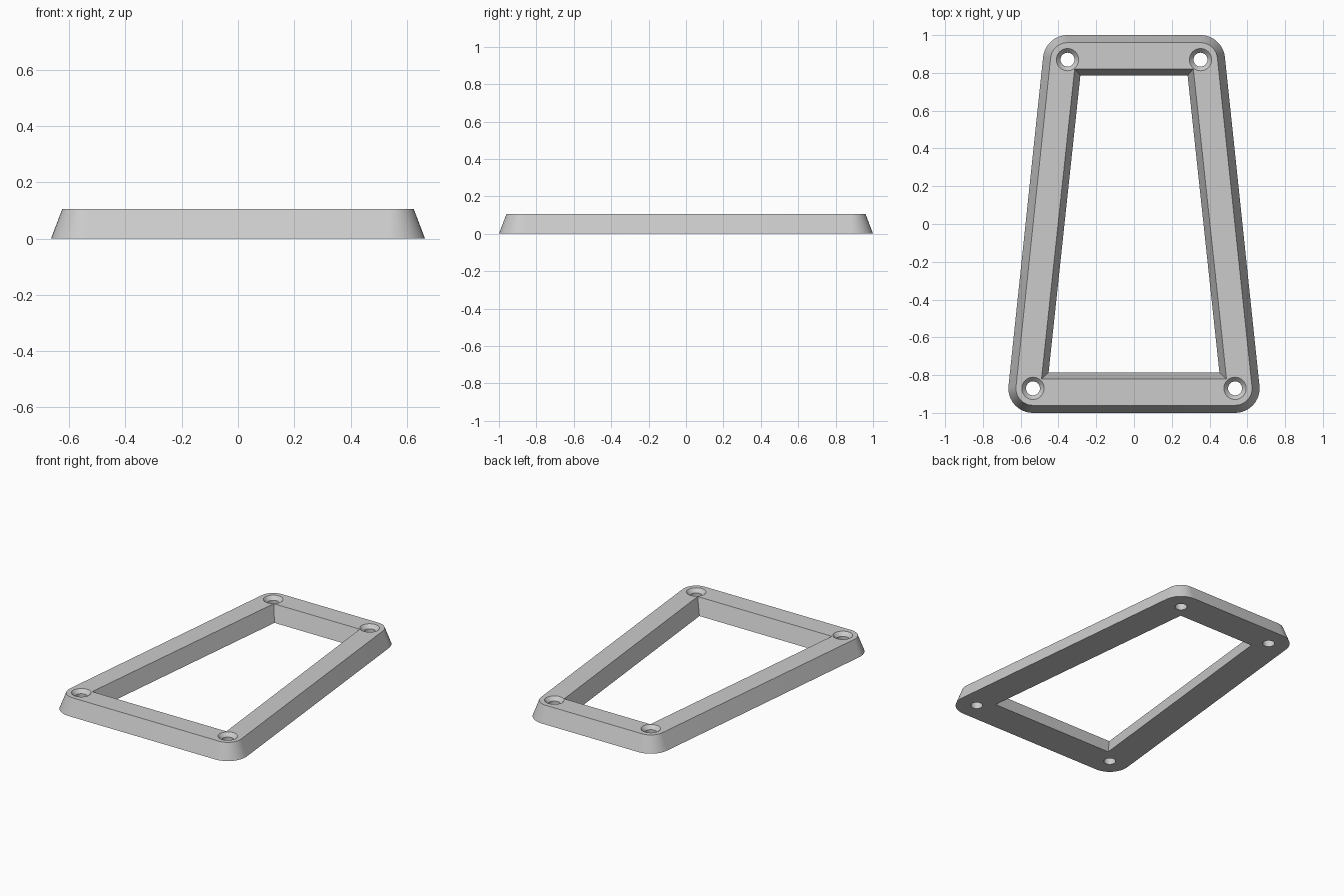
import bpy
import bmesh
from math import radians, cos, sin

cube = bpy.data.objects.get("Cube")
if cube:
    bpy.data.objects.remove(cube, do_unlink=True)

HEIGHT = 0.105
TILT = 6            # lean of the long sides, in degrees
SCREWS = [(0.352, 0.87), (-0.352, 0.87), (-0.535, -0.87), (0.535, -0.87)]
SWEEPS = [(TILT, 90), (90, 180 - TILT), (180 - TILT, 270), (270, 360 + TILT)]

grey = bpy.data.materials.new("Light grey")
grey.use_nodes = True
grey.diffuse_color = (0.6, 0.6, 0.6, 1)
grey.node_tree.nodes["Principled BSDF"].inputs["Base Color"].default_value = (0.6, 0.6, 0.6, 1)


def loft(name, rings):
    """Closed solid through equal-length rings, listed from the bottom up."""
    bm = bmesh.new()
    loops = [[bm.verts.new(p) for p in ring] for ring in rings]
    n = len(loops[0])
    for low, high in zip(loops, loops[1:]):
        for i in range(n):
            j = (i + 1) % n
            bm.faces.new((low[i], low[j], high[j], high[i]))
    bm.faces.new(loops[0][::-1])
    bm.faces.new(loops[-1])
    bmesh.ops.recalc_face_normals(bm, faces=bm.faces)
    mesh = bpy.data.meshes.new(name)
    bm.to_mesh(mesh)
    bm.free()
    mesh.materials.append(grey)
    obj = bpy.data.objects.new(name, mesh)
    bpy.context.collection.objects.link(obj)
    return obj


def rounded_ring(radius, z, steps=12):
    """Outline with an arc around each screw position."""
    ring = []
    for (x, y), (start, end) in zip(SCREWS, SWEEPS):
        for i in range(steps + 1):
            a = radians(start + (end - start) * i / steps)
            ring.append((x + radius * cos(a), y + radius * sin(a), z))
    return ring


def opening_ring(z):
    """Sharp-cornered opening that widens towards the top."""
    t = z / HEIGHT
    y = 0.786 + 0.035 * t
    side = 0.368 + 0.034 * t
    back, front = side - 0.107 * y, side + 0.107 * y
    return [(back, y, z), (-back, y, z), (-front, -y, z), (front, -y, z)]


def circle(x, y, radius, z, n=32):
    return [(x + radius * cos(radians(360 * i / n)),
             y + radius * sin(radians(360 * i / n)), z) for i in range(n)]


# Drafted frame body
frame = loft("bezel_frame", [rounded_ring(0.13, 0), rounded_ring(0.09, HEIGHT)])

# Cutters for the opening and the countersunk screw holes
cutters = [loft("opening_cutter", [opening_ring(-0.05), opening_ring(HEIGHT + 0.05)])]
for x, y in SCREWS:
    cutters.append(loft("screw_hole_cutter", [
        circle(x, y, 0.037, -0.05), circle(x, y, 0.037, HEIGHT - 0.024),
        circle(x, y, 0.059, HEIGHT), circle(x, y, 0.059, HEIGHT + 0.05)]))

for cutter in cutters:
    cutter.hide_render = True
    mod = frame.modifiers.new("cut", 'BOOLEAN')
    mod.operation = 'DIFFERENCE'
    mod.solver = 'EXACT'
    mod.object = cutter

# Bake the cuts and drop the cutters
bpy.context.view_layer.update()
evaluated = frame.evaluated_get(bpy.context.evaluated_depsgraph_get())
cut_mesh = bpy.data.meshes.new_from_object(evaluated)
frame.modifiers.clear()
frame.data = cut_mesh
for cutter in cutters:
    bpy.data.objects.remove(cutter, do_unlink=True)

# Smooth corners and holes, crisp edges elsewhere
bpy.ops.object.select_all(action='DESELECT')
frame.select_set(True)
bpy.context.view_layer.objects.active = frame
bpy.ops.object.shade_smooth_by_angle(angle=radians(30))
